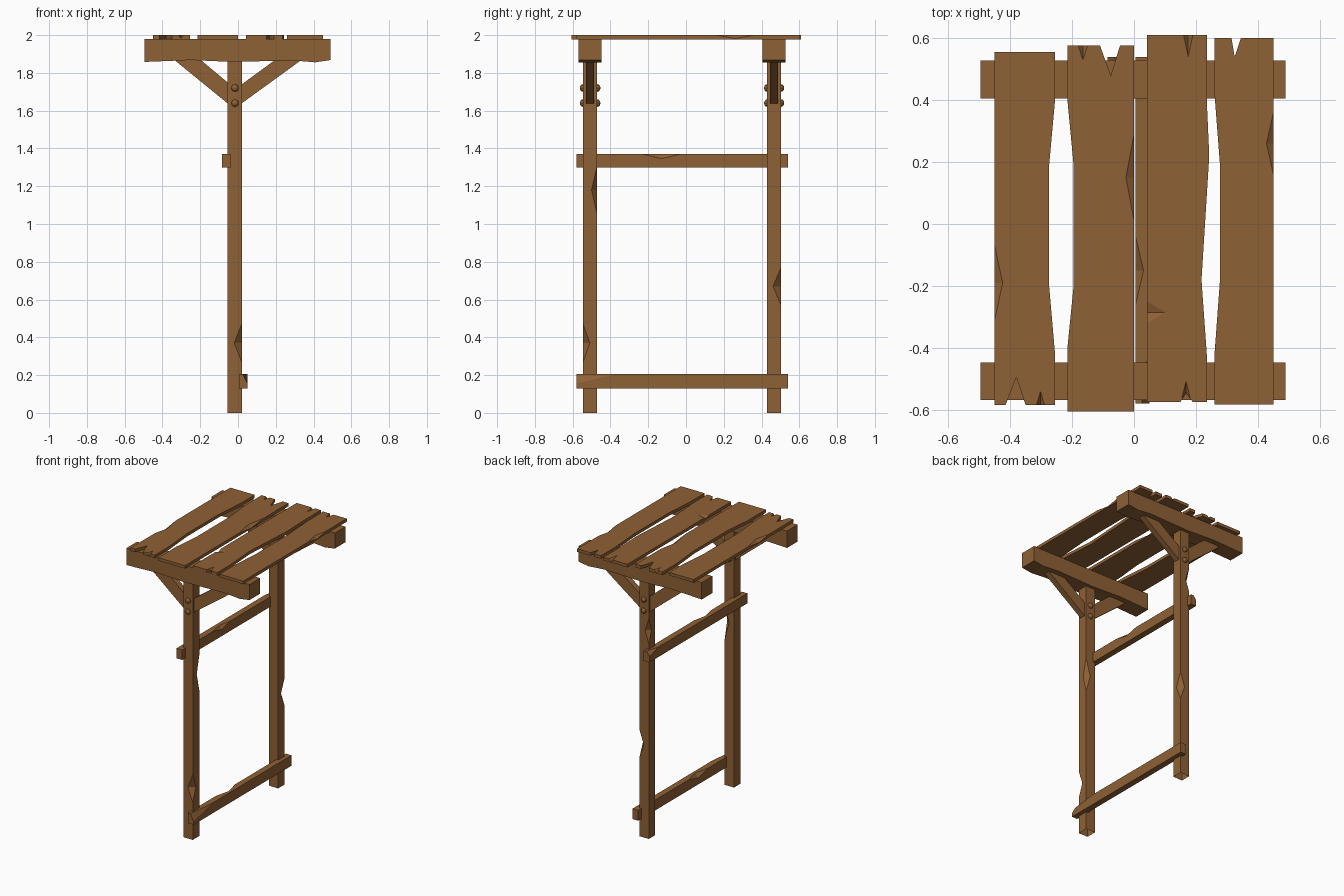
import bpy, bmesh
from mathutils import Vector

if "Cube" in bpy.data.objects:
    bpy.data.objects.remove(bpy.data.objects["Cube"])

wood = bpy.data.materials.new("weathered brown wood")
wood.diffuse_color = (0.275, 0.119, 0.036, 1)
wood.use_nodes = True
wood.node_tree.nodes["Principled BSDF"].inputs["Base Color"].default_value = wood.diffuse_color


def make(name, bm):
    bmesh.ops.recalc_face_normals(bm, faces=bm.faces)
    me = bpy.data.meshes.new(name)
    bm.to_mesh(me)
    bm.free()
    ob = bpy.data.objects.new(name, me)
    bpy.context.collection.objects.link(ob)
    me.materials.append(wood)
    return ob


def prism(name, pts, axis, lo, hi):
    """Extrude a 2D outline along y (outline in xz) or z (outline in xy)."""
    bm = bmesh.new()
    put = (lambda a, b: (a, lo, b)) if axis == 'y' else (lambda a, b: (a, b, lo))
    f = bm.faces.new([bm.verts.new(put(a, b)) for a, b in pts])
    r = bmesh.ops.extrude_face_region(bm, geom=[f])
    d = Vector((0, hi - lo, 0)) if axis == 'y' else Vector((0, 0, hi - lo))
    bmesh.ops.translate(bm, vec=d, verts=[v for v in r['geom'] if isinstance(v, bmesh.types.BMVert)])
    return make(name, bm)


def box(name, x, y, z):
    return prism(name, [(x[0], y[0]), (x[1], y[0]), (x[1], y[1]), (x[0], y[1])], 'z', *z)


def chip(ob, chips):
    """Cut diamond-shaped splinters, each given as centre and radii."""
    bm = bmesh.new()
    for cx, cy, cz, rx, ry, rz in chips:
        v = [bm.verts.new((cx + a * rx, cy + b * ry, cz + c * rz)) for a, b, c in
             ((1, 0, 0), (0, 1, 0), (-1, 0, 0), (0, -1, 0), (0, 0, 1), (0, 0, -1))]
        for i in range(4):
            bm.faces.new((v[i], v[(i + 1) % 4], v[4]))
            bm.faces.new((v[(i + 1) % 4], v[i], v[5]))
    cutter = make("chip_cutter", bm)
    cutter.hide_render = True
    m = ob.modifiers.new("chips", 'BOOLEAN')
    m.operation, m.solver, m.object = 'DIFFERENCE', 'EXACT', cutter
    bpy.context.view_layer.objects.active = ob
    bpy.ops.object.modifier_apply(modifier=m.name)
    bpy.data.objects.remove(cutter)


# Posts, with open bottoms
X0, X1 = -0.055, 0.02
posts = {
    "front": (-0.545, -0.47, [(X1, -0.545, 0.37, .04, .036, .1), (X1, -0.47, 1.18, .035, .03, .13)]),
    "back": (0.43, 0.503, [(X1, 0.503, 0.67, .035, .042, .1), (X0, 0.503, 1.5, .03, .03, .09)]),
}
for side, (y0, y1, cuts) in posts.items():
    post = box(side + "_post", (X0, X1), (y0, y1), (0, 1.87))
    chip(post, cuts)
    bm = bmesh.new()
    bm.from_mesh(post.data)
    bmesh.ops.delete(bm, geom=[f for f in bm.faces if f.calc_center_median().z < 1e-4], context='FACES')
    bm.to_mesh(post.data)
    bm.free()

    # Roof beam with worn underside
    yc = (y0 + y1) / 2
    prism(side + "_beam", [(-0.495, 1.98), (-0.495, 1.858), (-0.25, 1.868), (-0.03, 1.858), (0.29, 1.866),
                           (0.41, 1.856), (0.49, 1.868), (0.49, 1.98)], 'y', yc - 0.061, yc + 0.061)

    # Diagonal braces
    prism(side + "_left_brace", [(-0.345, 1.875), (-0.205, 1.875), (-0.02, 1.72), (-0.02, 1.61)],
          'y', yc - 0.021, yc + 0.021)
    prism(side + "_right_brace", [(0.345, 1.875), (0.205, 1.875), (-0.02, 1.71), (-0.02, 1.61)],
          'y', yc - 0.021, yc + 0.021)

    # Round bolt heads on both faces
    for y in (y0, y1):
        for z in (1.72, 1.64):
            bm = bmesh.new()
            bmesh.ops.create_uvsphere(bm, u_segments=8, v_segments=6, radius=0.02)
            bmesh.ops.scale(bm, vec=(1, 1, 0.85), verts=bm.verts)
            for v in bm.verts:
                v.co = (v.co.x - 0.016, y + v.co.z, z + v.co.y)
            make(side + "_bolt", bm)

# Cross rails
rail = box("upper_rail", (-0.085, -0.04), (-0.58, 0.54), (1.298, 1.37))
chip(rail, [(-0.04, -0.13, 1.37, .02, .1, .024), (-0.085, 0.53, 1.37, .025, .09, .03)])
rail = box("lower_rail", (0.005, 0.05), (-0.58, 0.54), (0.13, 0.205))
chip(rail, [(0.005, -0.15, 0.205, .026, .11, .03), (0.05, -0.58, 0.205, .025, .21, .05)])

# Roof planks: worn outlines with split ends, then splinters
T = 2.0
planks = [
    ([(-.45, -.585), (-.415, -.585), (-.38, -.495), (-.35, -.585), (-.255, -.585), (-.255, -.42), (-.275, -.19),
      (-.275, .18), (-.255, .4), (-.255, .555), (-.45, .555)],
     [(-.45, -.19, T, .026, .12, .018), (-.302, -.585, T, .013, .045, .018)]),
    ([(-.215, -.605), (0, -.605), (0, .577), (-.045, .577), (-.075, .48), (-.11, .577), (-.215, .577),
      (-.215, .4), (-.195, .19), (-.195, -.2), (-.215, -.4)],
     [(0, .15, T, .026, .14, .018), (-.165, .577, T, .015, .048, .018)]),
    ([(.042, -.575), (.15, -.575), (.168, -.545), (.19, -.575), (.235, -.575), (.235, -.42), (.218, -.18),
      (.243, .22), (.235, .4), (.235, .61), (.042, .61)],
     [(.175, .61, T, .015, .07, .018), (.168, -.56, T, .013, .052, .018), (.042, -.285, T, .06, .035, .012)]),
    ([(.26, -.583), (.45, -.583), (.45, .6), (.345, .6), (.325, .54), (.315, .6), (.26, .6),
      (.26, .42), (.277, .2), (.277, -.19), (.26, -.42)],
     [(.45, .26, T, .022, .1, .018)]),
]
for i, (outline, cuts) in enumerate(planks):
    plank = prism(f"roof_plank_{i + 1}", outline, 'z', 1.978, T)
    chip(plank, cuts)
